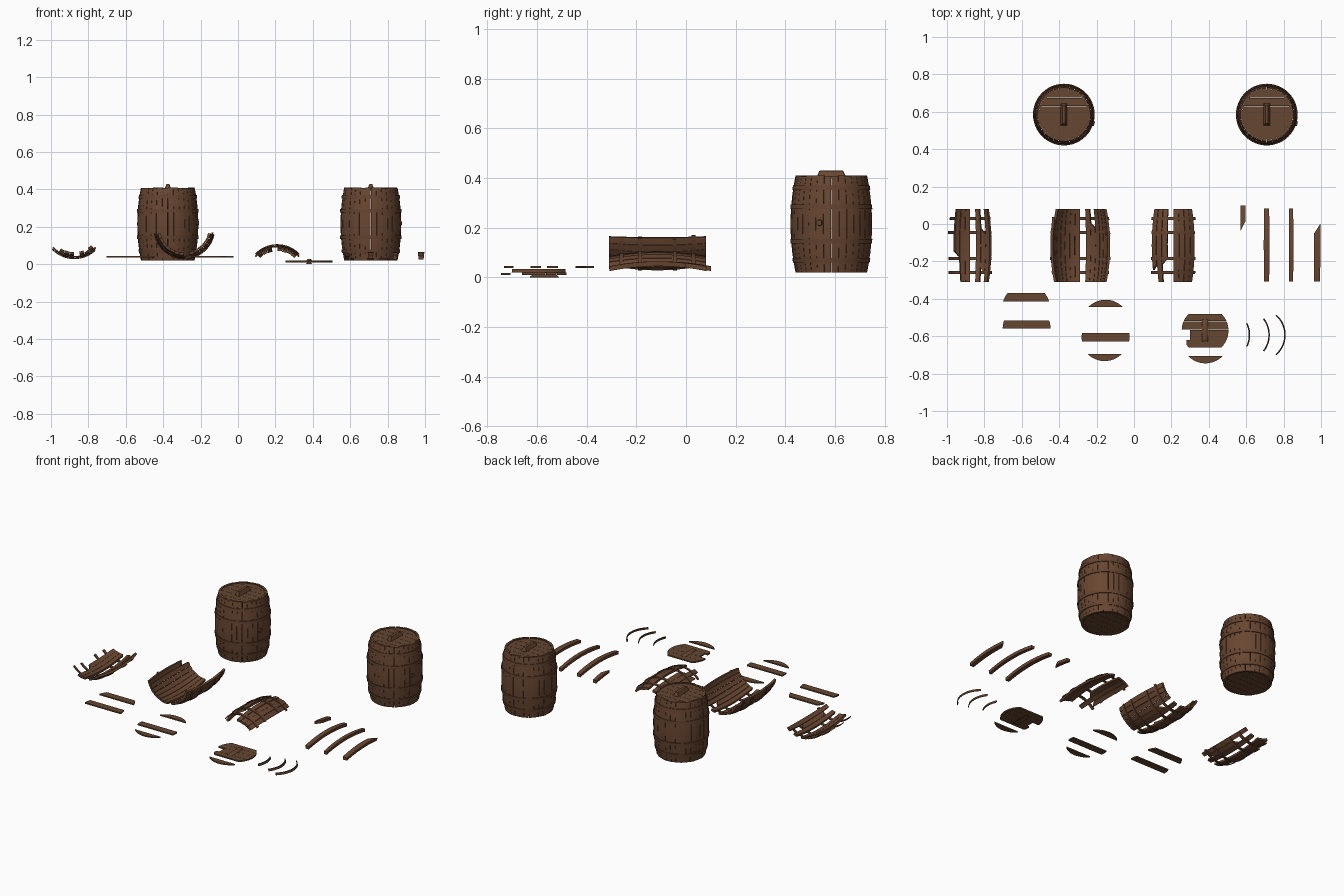
import bpy, bmesh, math, random
from mathutils import Matrix, Vector

if "Cube" in bpy.data.objects:
    bpy.data.objects.remove(bpy.data.objects["Cube"])

random.seed(4)
HALF = 0.195                       # half barrel height
STEP = math.radians(11.25)         # 32 staves per barrel
HOOPS = (-0.145, -0.07, 0.07, 0.145)


def material(name, rgb):
    m = bpy.data.materials.new(name)
    m.diffuse_color = (*rgb, 1)
    m.use_nodes = True
    m.node_tree.nodes["Principled BSDF"].inputs["Base Color"].default_value = m.diffuse_color
    return m


WOOD = material("brown_wood", (0.141, 0.062, 0.031))
HOOP = material("dark_hoop", (0.125, 0.055, 0.028))
LID = material("lid_wood", (0.128, 0.062, 0.031))


def finish(name, bm, mat, loc=(0, 0, 0), lying=False):
    """Turn a bmesh into a placed object; lying turns the barrel axis along y."""
    bmesh.ops.recalc_face_normals(bm, faces=bm.faces)
    me = bpy.data.meshes.new(name)
    bm.to_mesh(me)
    bm.free()
    me.materials.append(mat)
    ob = bpy.data.objects.new(name, me)
    bpy.context.collection.objects.link(ob)
    ob.location = loc
    if lying:
        ob.rotation_euler.x = -math.pi / 2
    bpy.ops.object.select_all(action='DESELECT')
    ob.select_set(True)
    bpy.context.view_layer.objects.active = ob
    bpy.ops.object.shade_smooth_by_angle(angle=math.radians(30))
    return ob


def bulge(h):
    return 0.163 - 0.020 * (h / HALF) ** 2


def patch(bm, a0, a1, h0, h1, off=0.0, thick=0.014, na=2, nh=10, jag=(0, 0)):
    """Thick piece of barrel wall between two angles and two heights."""
    def grid(inset):
        rows = []
        for i in range(na + 1):
            u = i / na
            a = a0 + (a1 - a0) * u
            lo, hi = h0 + jag[0] * u, h1 - jag[1] * (1 - u)
            row = []
            for j in range(nh + 1):
                h = lo + (hi - lo) * j / nh
                r = bulge(h) + off - inset
                row.append(bm.verts.new((r * math.cos(a), r * math.sin(a), h)))
            rows.append(row)
        return rows
    o, n = grid(0), grid(thick)
    for i in range(na):
        for j in range(nh):
            bm.faces.new((o[i][j], o[i + 1][j], o[i + 1][j + 1], o[i][j + 1]))
            bm.faces.new((n[i][j], n[i][j + 1], n[i + 1][j + 1], n[i + 1][j]))
        for j in (0, nh):
            bm.faces.new((o[i][j], n[i][j], n[i + 1][j], o[i + 1][j]))
    for j in range(nh):
        for i in (0, na):
            bm.faces.new((o[i][j], o[i][j + 1], n[i][j + 1], n[i][j]))


def disc_slice(bm, r, y0, y1, z, t, xmin=-1.0):
    """Lid plank: the strip of a disc between y0 and y1, optionally cut on the left."""
    pts = []
    for side in (1, -1):
        for i in range(11):
            k = i / 10 if side > 0 else 1 - i / 10
            b0, b1 = math.asin(max(-1, y0 / r)), math.asin(min(1, y1 / r))
            b = b0 + (b1 - b0) * k
            pts.append((max(side * r * math.cos(b), xmin), r * math.sin(b)))
    vs = [bm.verts.new((x, y, z)) for x, y in pts]
    f = bm.faces.new(vs)
    up = bmesh.ops.extrude_face_region(bm, geom=[f])["geom"]
    bmesh.ops.translate(bm, vec=(0, 0, t), verts=[v for v in up if isinstance(v, bmesh.types.BMVert)])
    bmesh.ops.remove_doubles(bm, verts=bm.verts, dist=1e-5)


def handle(name, loc, height):
    """Lid grip: bar with sloping sides and ends."""
    bm = bmesh.new()
    bmesh.ops.create_cube(bm, size=1)
    for v in bm.verts:
        k = 1.0 if v.co.z < 0 else 0.0
        v.co = Vector((v.co.x * (0.014 + 0.022 * k), v.co.y * (0.095 + 0.025 * k),
                       (v.co.z + 0.5) * height))
    bmesh.ops.bevel(bm, geom=bm.edges[:], offset=0.002, segments=1, affect='EDGES')
    return finish(name, bm, WOOD, loc)


def barrel(tag, x, y):
    loc = (x, y, 0.02 + HALF)
    # Staves
    bm = bmesh.new()
    for i in range(32):
        patch(bm, i * STEP + 0.004, (i + 1) * STEP - 0.004, -HALF, HALF - random.uniform(0, 0.003),
              random.uniform(-0.0015, 0.0012))
    finish(tag + "_staves", bm, WOOD, loc)
    # Hoops
    bm = bmesh.new()
    for h in HOOPS:
        patch(bm, 0, 2 * math.pi, h - 0.009, h + 0.009, 0.004, 0.006, na=48, nh=2)
    bmesh.ops.remove_doubles(bm, verts=bm.verts, dist=1e-5)
    finish(tag + "_hoops", bm, HOOP, loc)
    # Planked top and bottom lids
    for part, z in (("top", 0.178), ("bottom", -0.189)):
        bm = bmesh.new()
        for y0, y1 in ((-0.131, -0.09), (-0.09, -0.045), (-0.045, 0.0),
                       (0.0, 0.045), (0.045, 0.09), (0.09, 0.131)):
            disc_slice(bm, 0.131, y0 + 0.0006, y1 - 0.0006, z, 0.011)
        finish(f"{tag}_{part}_lid", bm, LID, loc)
    handle(tag + "_handle", (x, y, 0.403), 0.027)
    # Bung plug in the side
    bm = bmesh.new()
    turn = Matrix.Rotation(math.radians(-17), 4, 'Z') @ Matrix.Translation((0.160, 0, 0.005))
    bmesh.ops.create_cone(bm, cap_ends=True, segments=16, radius1=0.015, radius2=0.012, depth=0.022,
                          matrix=turn @ Matrix.Rotation(math.pi / 2, 4, 'Y'))
    finish(tag + "_bung", bm, HOOP, loc)


def wreck(tag, x, z, centre, first, last, missing, broken, reach):
    """Lying fragment of a barrel wall, with missing staves and torn hoops."""
    loc, c = (x, -0.115, z), math.radians(centre)
    bm = bmesh.new()
    for i in range(first, last):
        if i in missing:
            continue
        lo, hi = broken.get(i, (-HALF, HALF))
        jag = (0.03 if lo > -HALF else 0, 0.03 if hi < HALF else 0)
        a = c + i * STEP
        patch(bm, a + 0.006, a + STEP - 0.006, lo, hi, random.uniform(-0.002, 0.001), jag=jag)
    finish(tag + "_staves", bm, WOOD, loc, True)
    bm = bmesh.new()
    for h in HOOPS:
        a0, a1 = (math.radians(reach - random.uniform(0, 6)) for _ in range(2))
        patch(bm, c - a0, c + a1, h - 0.008, h + 0.008, 0.004, 0.006, na=20, nh=2)
    finish(tag + "_hoops", bm, HOOP, loc, True)


# Intact barrels at the back
barrel("left_barrel", -0.375, 0.585)
barrel("right_barrel", 0.71, 0.585)

# Broken wall fragments: two cupped, one arched
wreck("small_cup_fragment", -0.875, 0.192, 90, -4, 3, {-1}, {-3: (-0.15, 0.09), 2: (-0.06, HALF)}, 49)
wreck("large_cup_fragment", -0.287, 0.192, 90, -7, 7, {-1}, {-3: (-HALF, 0.12), 6: (-HALF, 0.15)}, 82)
wreck("arched_fragment", 0.21, -0.058, 270, -4, 4, {-1}, {-2: (-0.1, HALF), -4: (-0.13, HALF)}, 50)

# Loose staves
for name, x, y, w, lo, hi, jag in (
        ("short_broken_stave", 0.583, -0.095, 5.0, 0.06, HALF, (0.05, 0)),
        ("loose_stave_left", 0.709, -0.113, 5.4, -HALF, HALF, (0, 0)),
        ("loose_stave_middle", 0.840, -0.113, 4.3, -HALF, HALF, (0, 0)),
        ("long_broken_stave", 0.979, -0.113, 6.2, -HALF, 0.112, (0, 0.05))):
    bm = bmesh.new()
    c, w = math.radians(270), math.radians(w)
    patch(bm, c - w, c + w, lo, hi, 0, 0.019, jag=jag)
    finish(name, bm, WOOD, (x, y, 0.065 - 0.163), True)

# Loose lid planks lying flat
for name, x, y, lo, hi, z in (
        ("lid_plank_back", -0.577, -0.450, 0.035, 0.080, 0.037),
        ("lid_plank_front", -0.574, -0.560, 0.000, 0.045, 0.037),
        ("lid_cap_back", -0.152, -0.533, 0.088, 0.128, 0.037),
        ("lid_plank_centre", -0.152, -0.605, -0.022, 0.022, 0.037),
        ("lid_cap_front", -0.157, -0.605, -0.128, -0.090, 0.037),
        ("lid_cap_right", 0.382, -0.617, -0.128, -0.090, 0.010)):
    bm = bmesh.new()
    disc_slice(bm, 0.128, lo, hi, 0, 0.008)
    finish(name, bm, LID, (x, y, z))

# Broken lid with a notch, grip on top and batten beneath
bm = bmesh.new()
for lo, hi, xmin in ((0.05, 0.09, -1), (0.005, 0.05, -1), (-0.05, 0.005, -0.08), (-0.09, -0.05, -0.1)):
    disc_slice(bm, 0.125, lo + 0.0004, hi - 0.0004, 0, 0.009, xmin)
finish("broken_lid", bm, LID, (0.38, -0.57, 0.010))
handle("broken_lid_handle", (0.38, -0.57, 0.018), 0.011)
handle("broken_lid_batten", (0.38, -0.57, 0.0), 0.012)

# Loose hoop pieces
for i, (right, angle) in enumerate(((0.62, 26), (0.725, 38), (0.81, 49))):
    bm = bmesh.new()
    a = math.radians(angle)
    patch(bm, -a, a, 0.179, 0.193, -0.002, 0.005, na=16, nh=1)
    finish(f"loose_hoop_{i + 1}", bm, HOOP, (right - 0.143, -0.593, 0.02 - 0.179))
